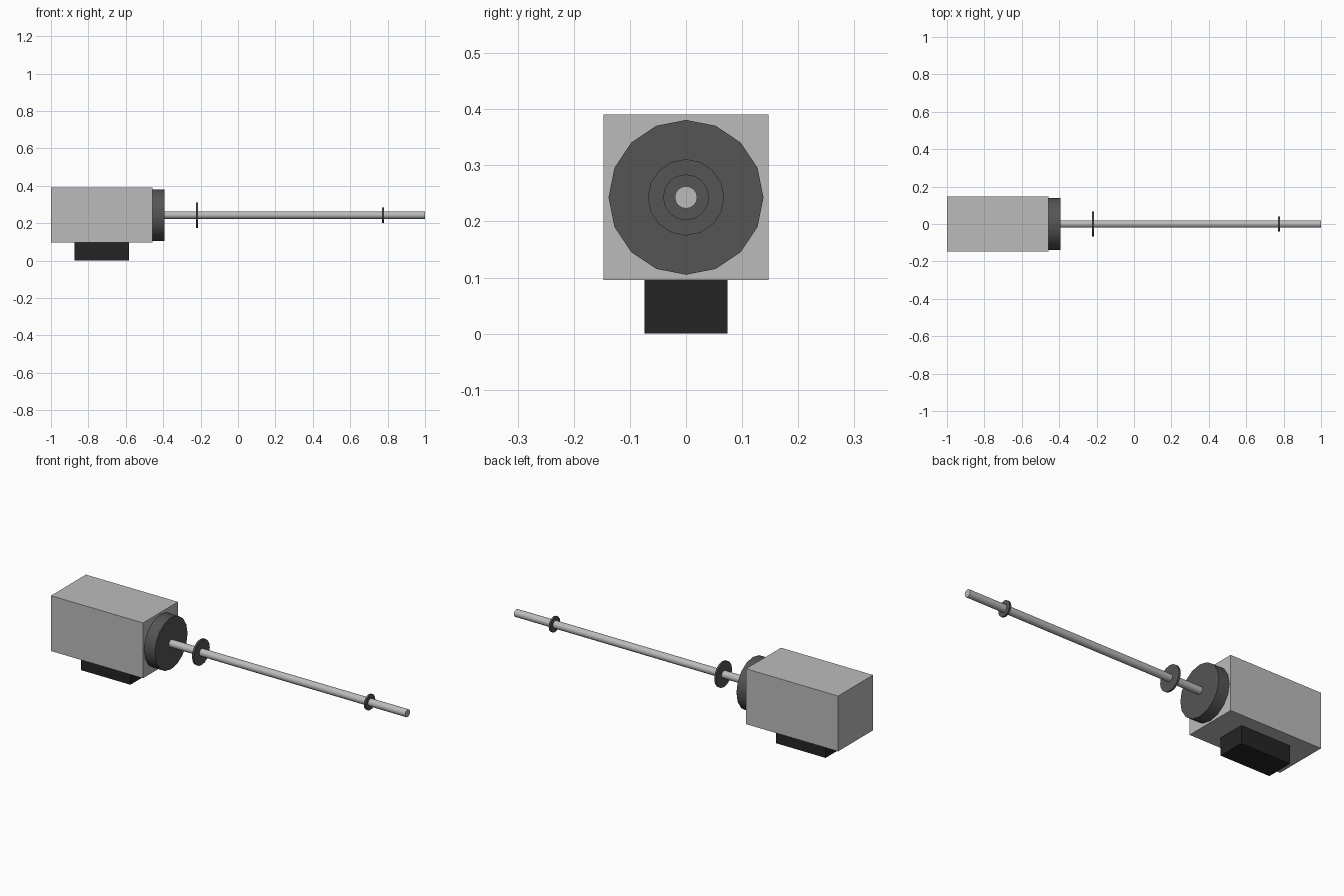
import bpy
import math

default = bpy.data.objects.get("Cube")
if default:
    bpy.data.objects.remove(default, do_unlink=True)

AXIS_Z = 0.243


def material(name, value):
    mat = bpy.data.materials.new(name)
    mat.use_nodes = True
    colour = (value, value, value, 1.0)
    mat.diffuse_color = colour
    mat.node_tree.nodes["Principled BSDF"].inputs["Base Color"].default_value = colour
    return mat


light_grey = material("light grey", 0.5)
dark_grey = material("dark grey", 0.09)
black = material("near black", 0.018)


def box(name, x0, x1, half_y, z0, z1, mat):
    bpy.ops.mesh.primitive_cube_add(size=1, location=((x0 + x1) / 2, 0, (z0 + z1) / 2))
    obj = bpy.context.object
    obj.name = name
    obj.scale = (x1 - x0, 2 * half_y, z1 - z0)
    bpy.ops.object.transform_apply(location=False, rotation=False, scale=True)
    obj.data.materials.append(mat)


def rod(name, x0, x1, radius, mat):
    # Cylinder lying along x on the shared axis
    bpy.ops.mesh.primitive_cylinder_add(
        vertices=16, radius=radius, depth=x1 - x0,
        location=((x0 + x1) / 2, 0, AXIS_Z), rotation=(0, math.pi / 2, 0))
    obj = bpy.context.object
    obj.name = name
    obj.data.materials.append(mat)
    bpy.ops.object.shade_smooth_by_angle()


# Housing and its foot
box("housing", -1.0, -0.457, 0.147, 0.096, 0.391, light_grey)
box("foot", -0.875, -0.583, 0.074, 0.0, 0.096, black)

# Collar, long shaft and the two thin rings on it
rod("collar", -0.457, -0.394, 0.138, dark_grey)
rod("shaft", -0.42, 1.0, 0.02, light_grey)
rod("large_ring", -0.224, -0.214, 0.068, dark_grey)
rod("small_ring", 0.771, 0.781, 0.041, dark_grey)
